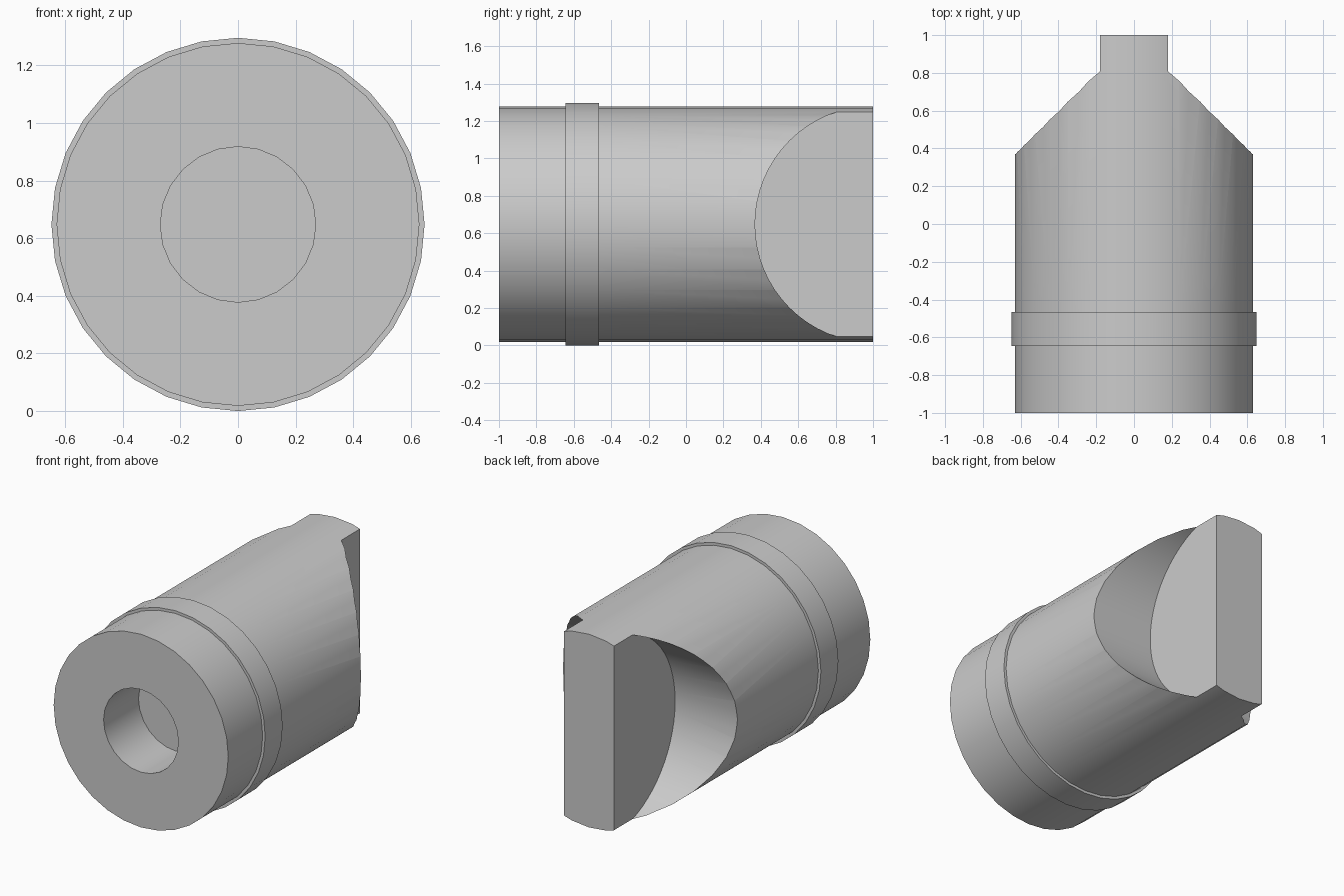
import bpy
import math
from mathutils import Matrix

if "Cube" in bpy.data.objects:
    bpy.data.objects.remove(bpy.data.objects["Cube"], do_unlink=True)

AXIS_Z = 0.648      # height of the barrel's axis
RADIUS = 0.63
BAND_RADIUS = 0.648
SIDES = 32

grey = bpy.data.materials.new("plain grey")
grey.use_nodes = True
grey.diffuse_color = (0.6, 0.6, 0.6, 1)
grey.node_tree.nodes["Principled BSDF"].inputs["Base Color"].default_value = (0.6, 0.6, 0.6, 1)


def lathe(name, profile, sides):
    """Closed solid turned about the y axis from (radius, y) points."""
    verts, faces = [], []
    for r, y in profile:
        for i in range(sides):
            a = math.tau * i / sides
            verts.append((r * math.sin(a), y, AXIS_Z + r * math.cos(a)))
    for k in range(len(profile) - 1):
        for i in range(sides):
            j = (i + 1) % sides
            faces.append((k * sides + i, k * sides + j,
                          (k + 1) * sides + j, (k + 1) * sides + i))
    last = (len(profile) - 1) * sides
    faces.append(tuple(reversed(range(sides))))
    faces.append(tuple(range(last, last + sides)))
    mesh = bpy.data.meshes.new(name)
    mesh.from_pydata(verts, [], faces)
    mesh.materials.append(grey)
    obj = bpy.data.objects.new(name, mesh)
    bpy.context.collection.objects.link(obj)
    # Make every normal point outward
    bpy.context.view_layer.objects.active = obj
    bpy.ops.object.select_all(action='DESELECT')
    obj.select_set(True)
    bpy.ops.object.mode_set(mode='EDIT')
    bpy.ops.mesh.select_all(action='SELECT')
    bpy.ops.mesh.normals_make_consistent(inside=False)
    bpy.ops.object.mode_set(mode='OBJECT')
    return obj


# Barrel with its raised band
barrel = lathe("barrel", [(RADIUS, -1), (RADIUS, -0.645), (BAND_RADIUS, -0.645),
                          (BAND_RADIUS, -0.465), (RADIUS, -0.465), (RADIUS, 1)], SIDES)

# Blind hole in the front end
cutters = [lathe("hole_cutter", [(0.27, -1.2), (0.27, -0.64)], 24)]

# Round scoops that leave a flat tongue at the back end
for side, name in ((1, "left_scoop_cutter"), (-1, "right_scoop_cutter")):
    bpy.ops.mesh.primitive_cylinder_add(vertices=64, radius=0.631, depth=0.8)
    scoop = bpy.context.object
    scoop.name = name
    scoop.data.transform(Matrix.Translation((side * 0.58, 1, AXIS_Z))
                         @ Matrix.Rotation(math.pi / 2, 4, 'Y'))
    scoop.data.materials.append(grey)
    cutters.append(scoop)

bpy.ops.object.select_all(action='DESELECT')
bpy.context.view_layer.objects.active = barrel
barrel.select_set(True)
for cutter in cutters:
    cutter.hide_render = True
    cut = barrel.modifiers.new(cutter.name, 'BOOLEAN')
    cut.operation = 'DIFFERENCE'
    cut.solver = 'EXACT'
    cut.object = cutter
    bpy.ops.object.modifier_apply(modifier=cut.name)
for cutter in cutters:
    bpy.data.objects.remove(cutter, do_unlink=True)

bpy.ops.object.shade_smooth_by_angle(angle=math.radians(30))
